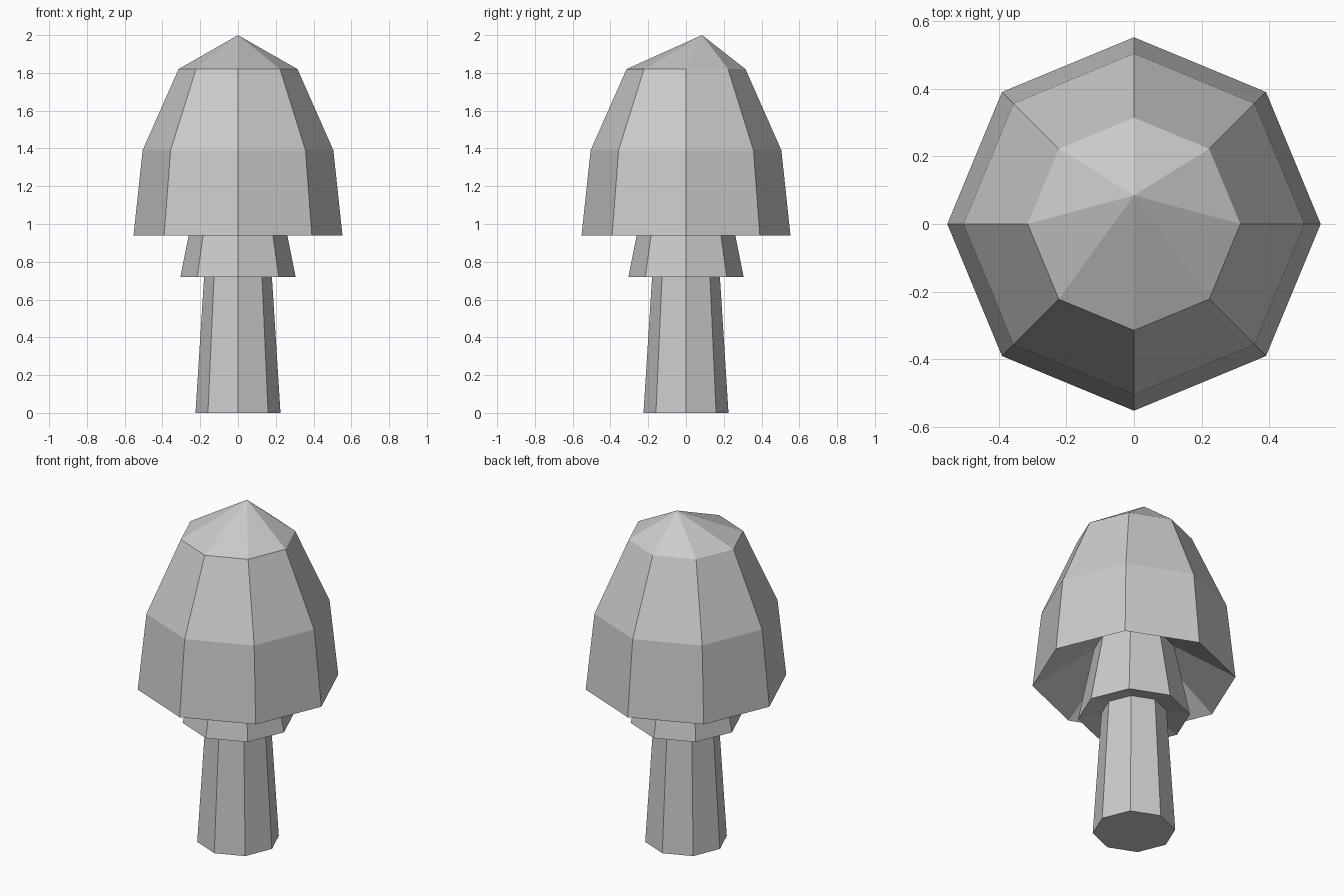
import bpy, bmesh, math

if "Cube" in bpy.data.objects:
    bpy.data.objects.remove(bpy.data.objects["Cube"])

SIDES = 8


def lathe(name, profile):
    """Loft octagonal rings (radius, z); a point (0, z, y) closes an end as a fan."""
    bm = bmesh.new()
    rings = []
    for r, z, *off in profile:
        y0 = off[0] if off else 0
        if r == 0:
            rings.append([bm.verts.new((0, y0, z))] * SIDES)
        else:
            rings.append([bm.verts.new((r * math.cos(i * math.tau / SIDES),
                                        y0 + r * math.sin(i * math.tau / SIDES), z))
                          for i in range(SIDES)])
    for a, b in zip(rings, rings[1:]):
        for i in range(SIDES):
            j = (i + 1) % SIDES
            bm.faces.new(list(dict.fromkeys((a[i], a[j], b[j], b[i]))))
    # cap any open ring at the ends
    for ring in (rings[0], rings[-1]):
        if ring[0] is not ring[1]:
            bm.faces.new(ring)
    bmesh.ops.recalc_face_normals(bm, faces=bm.faces)
    mesh = bpy.data.meshes.new(name)
    bm.to_mesh(mesh)
    bm.free()
    obj = bpy.data.objects.new(name, mesh)
    bpy.context.collection.objects.link(obj)
    return obj


# tapered stem, its top hidden inside the skirt
lathe("stem", [(0.225, 0), (0.177, 0.76)])

# flared skirt with a slightly hollow underside, running up into the cap
lathe("skirt", [(0.177, 0.75), (0.305, 0.72), (0.215, 1.17)])

# cap: hollow conical underside, two wall bands and an off-centre peak
lathe("cap", [(0, 1.29), (0.553, 0.94), (0.505, 1.39),
              (0.315, 1.82), (0, 2.0, 0.085)])
